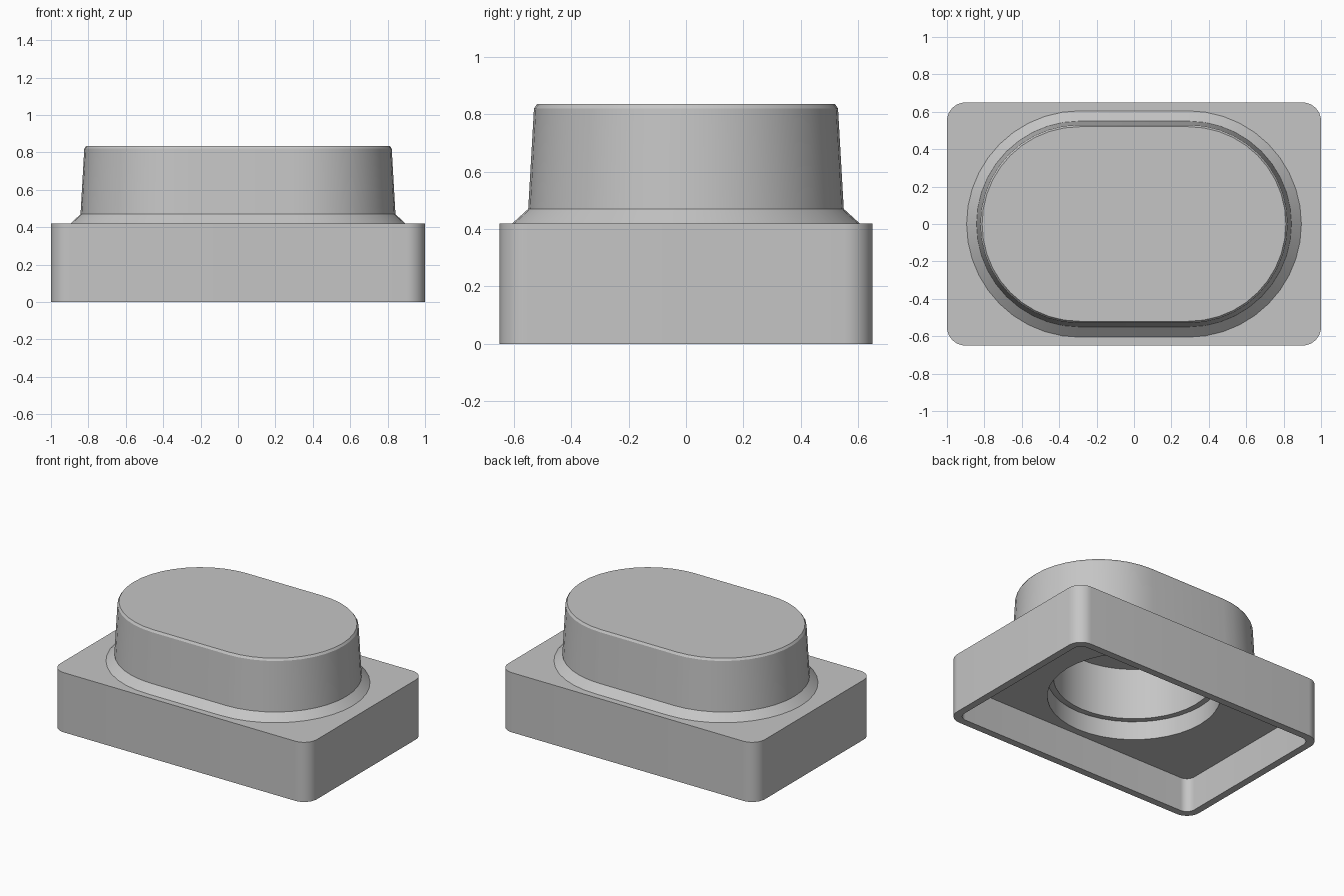
import bpy
import bmesh
from math import cos, sin, pi, radians

cube = bpy.data.objects.get("Cube")
if cube:
    bpy.data.objects.remove(cube, do_unlink=True)

grey = bpy.data.materials.new("plain_grey")
grey.use_nodes = True
COLOUR = (0.56, 0.56, 0.56, 1)
grey.diffuse_color = COLOUR
grey.node_tree.nodes["Principled BSDF"].inputs["Base Color"].default_value = COLOUR

STEPS = 10  # segments per quarter arc


def ring(hx, hy, r, z):
    """Rounded rectangle outline; a circle when hx == hy == r."""
    pts = []
    for q, (sx, sy) in enumerate(((1, 1), (-1, 1), (-1, -1), (1, -1))):
        for i in range(STEPS + 1):
            a = (q + i / STEPS) * pi / 2
            pts.append((sx * (hx - r) + r * cos(a), sy * (hy - r) + r * sin(a), z))
    return pts


def circle(r, z):
    return ring(r, r, r, z)


def loft(name, rings, closed):
    """Skin the outlines in order, joined end to start or capped at both ends."""
    bm = bmesh.new()
    loops = [[bm.verts.new(p) for p in pts] for pts in rings]
    pairs = list(zip(loops, loops[1:]))
    if closed:
        pairs.append((loops[-1], loops[0]))
    else:
        bm.faces.new(loops[0][::-1])
        bm.faces.new(loops[-1])
    n = len(loops[0])
    for a, b in pairs:
        for i in range(n):
            j = (i + 1) % n
            bm.faces.new((a[i], a[j], b[j], b[i]))
    bmesh.ops.remove_doubles(bm, verts=bm.verts, dist=0.0001)
    bmesh.ops.recalc_face_normals(bm, faces=bm.faces)
    mesh = bpy.data.meshes.new(name)
    bm.to_mesh(mesh)
    bm.free()
    mesh.materials.append(grey)
    obj = bpy.data.objects.new(name, mesh)
    bpy.context.collection.objects.link(obj)
    bpy.ops.object.select_all(action="DESELECT")
    obj.select_set(True)
    bpy.context.view_layer.objects.active = obj
    bpy.ops.object.shade_smooth_by_angle(angle=radians(25))
    return obj


# Housing: box open underneath, with a round bore through its thick top
loft("housing", [
    circle(0.55, 0.24),
    ring(0.95, 0.60, 0.06, 0.24),
    ring(0.95, 0.60, 0.06, 0),
    ring(1.0, 0.65, 0.10, 0),
    ring(1.0, 0.65, 0.10, 0.42),
    circle(0.55, 0.42),
], closed=True)

# Knob: tapered oval with a sloped skirt, hollowed by a slightly narrower bore
loft("knob", [
    circle(0.51, 0.73),
    circle(0.51, 0.37),
    circle(0.55, 0.37),
    ring(0.895, 0.605, 0.605, 0.42),
    ring(0.842, 0.55, 0.55, 0.47),
    ring(0.822, 0.53, 0.53, 0.82),
    ring(0.812, 0.52, 0.52, 0.835),
], closed=False)
